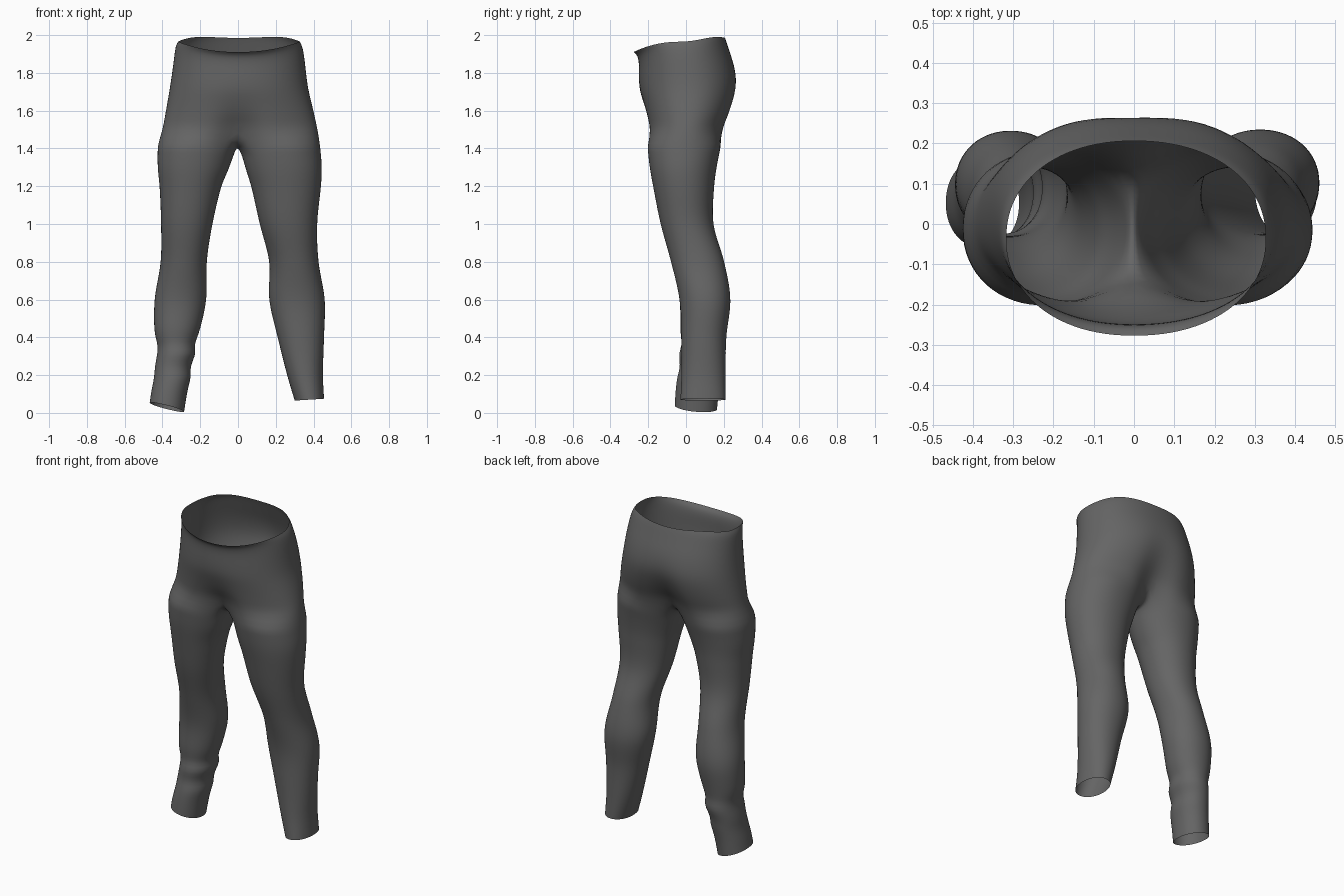
import bpy, bmesh, math

if "Cube" in bpy.data.objects:
    bpy.data.objects.remove(bpy.data.objects["Cube"])

HALF, INNER = 24, 9          # points round half the hips, steps across the crotch
HIP_Z = 1.50                 # height where the hips split into legs

# hips: z, left x, right x, front y, back y, front crease, back crease
HIPS = [
    (1.50, .400, .422, -.208, .212, .30, .35),
    (1.60, .382, .400, -.225, .250, .08, .16),
    (1.72, .362, .372, -.247, .277, .01, .05),
    (1.82, .348, .360, -.250, .262, 0, .01),
    (1.91, .337, .350, -.250, .232, 0, 0),
    (1.96, .330, .340, -.258, .216, 0, 0),
    (1.985, .318, .328, -.278, .207, 0, 0),
]
# legs: z, inner x, outer x, front y, back y
RIGHT_LEG = [
    (.07, .300, .456, -.030, .210),
    (.20, .260, .450, -.025, .210),
    (.40, .210, .456, -.025, .214),
    (.60, .165, .460, -.035, .236),
    (.80, .165, .427, -.080, .203),
    (1.00, .115, .420, -.135, .146),
    (1.20, .070, .440, -.175, .150),
    (1.30, .045, .445, -.193, .163),
    (1.42, .018, .435, -.206, .187),
]
LEFT_LEG = [
    (.03, .285, .468, -.060, .165),
    (.12, .268, .457, -.055, .175),
    (.20, .247, .443, -.045, .190),
    (.25, .253, .440, -.030, .195),
    (.31, .222, .428, -.040, .215),
    (.36, .232, .425, -.022, .205),
    (.42, .207, .442, -.030, .213),
    (.60, .168, .442, -.035, .233),
    (.80, .165, .410, -.080, .200),
    (1.00, .135, .408, -.135, .146),
    (1.20, .088, .416, -.175, .150),
    (1.30, .055, .426, -.193, .163),
    (1.42, .020, .426, -.206, .187),
]


def sample(table, z):
    """Smoothly interpolate the rows of a table at height z."""
    n = len(table)
    i = 0
    while i < n - 2 and z > table[i + 1][0]:
        i += 1
    a, b = table[i], table[i + 1]
    h = b[0] - a[0]
    u = min(1, max(0, (z - a[0]) / h))

    def slope(k, c):
        lo, hi = table[max(k - 1, 0)], table[min(k + 1, n - 1)]
        return (hi[c] - lo[c]) / (hi[0] - lo[0])

    return [(2*u**3 - 3*u**2 + 1) * a[c] + (u**3 - 2*u**2 + u) * h * slope(i, c)
            + (3*u**2 - 2*u**3) * b[c] + (u**3 - u**2) * h * slope(i + 1, c)
            for c in range(1, len(a))]


def power(v, e):
    return math.copysign(abs(v) ** e, v)


bm = bmesh.new()


def bridge(a, b):
    n = len(a)
    for i in range(n):
        j = (i + 1) % n
        bm.faces.new((a[i], a[j], b[j], b[i]))


def hip_ring(z):
    xl, xr, yf, yb, cf, cb = sample(HIPS, z)
    cy, ry = (yf + yb) / 2, (yb - yf) / 2
    k = max(0, (z - 1.65) / (1.985 - 1.65))
    ring = []
    for i in range(2 * HALF):
        t = -math.pi / 2 + math.pi * i / HALF
        c, s = math.cos(t), math.sin(t)
        x = (xr if c > 0 else xl) * power(c, .93)
        y = cy + ry * power(s, .93)
        y *= 1 - (cf if s < 0 else cb) * math.exp(-(x / .1) ** 2)
        # waistband dips towards the front
        drop = .02 + (.055 * s * s if s < 0 else -.02 * s * s)
        if s > 0:
            drop -= .014 * math.sin(2 * t) ** 2
        ring.append(bm.verts.new((x, y, z - k * drop)))
    return ring


def leg_ring(table, z, side):
    xi, xo, yf, yb = sample(table, z)
    dip = .05 * max(0, min(1, (z - 1.2) / .22))
    low = max(0, 1 - (z - table[0][0]) / .12)
    ring = []
    for i in range(HALF + INNER):
        if i <= HALF:
            t = math.radians(-140 + 280 * i / HALF)
        else:
            t = math.radians(140 + 80 * (i - HALF) / INNER)
        c, s = math.cos(t), math.sin(t)
        zz = z - dip * max(0, -c) ** 1.5
        # slanted hems
        zz += low * ((.024 * c - .010 * s) if side < 0 else .005 * c)
        x = (xi + xo) / 2 + (xo - xi) / 2 * power(c, .95)
        y = (yf + yb) / 2 + (yb - yf) / 2 * power(s, .95)
        ring.append(bm.verts.new((side * x, y, zz)))
    return ring


# seat and waist
levels = [HIP_Z, 1.55, 1.60, 1.66, 1.72, 1.78, 1.84, 1.89, 1.93, 1.96, 1.975, 1.985]
rings = [hip_ring(z) for z in levels]
for a, b in zip(rings, rings[1:]):
    bridge(a, b)
base = rings[0]

# crotch strip running from back to front
back, front = base[HALF].co, base[0].co
crotch = []
for j in range(1, INNER):
    p = back.lerp(front, j / INNER)
    p.z -= .085 * math.sin(math.pi * j / INNER) ** .6
    p.x = -.006
    crotch.append(bm.verts.new(p))

# legs
for side, table in ((1, RIGHT_LEG), (-1, LEFT_LEG)):
    prev = [base[(side * i) % (2 * HALF)] for i in range(HALF + 1)] + crotch
    bottom, steps = table[0][0], 34
    for n in range(steps + 1):
        ring = leg_ring(table, 1.42 + (bottom - 1.42) * n / steps, side)
        bridge(prev, ring)
        prev = ring

bmesh.ops.recalc_face_normals(bm, faces=bm.faces)
mesh = bpy.data.meshes.new("trousers")
bm.to_mesh(mesh)
bm.free()
mesh.polygons.foreach_set("use_smooth", [True] * len(mesh.polygons))

cloth = bpy.data.materials.new("dark grey cloth")
cloth.diffuse_color = (.13, .13, .13, 1)
cloth.use_nodes = True
cloth.node_tree.nodes["Principled BSDF"].inputs["Base Color"].default_value = cloth.diffuse_color
mesh.materials.append(cloth)

trousers = bpy.data.objects.new("trousers", mesh)
bpy.context.collection.objects.link(trousers)
sub = trousers.modifiers.new("smooth", 'SUBSURF')
sub.levels = sub.render_levels = 1
